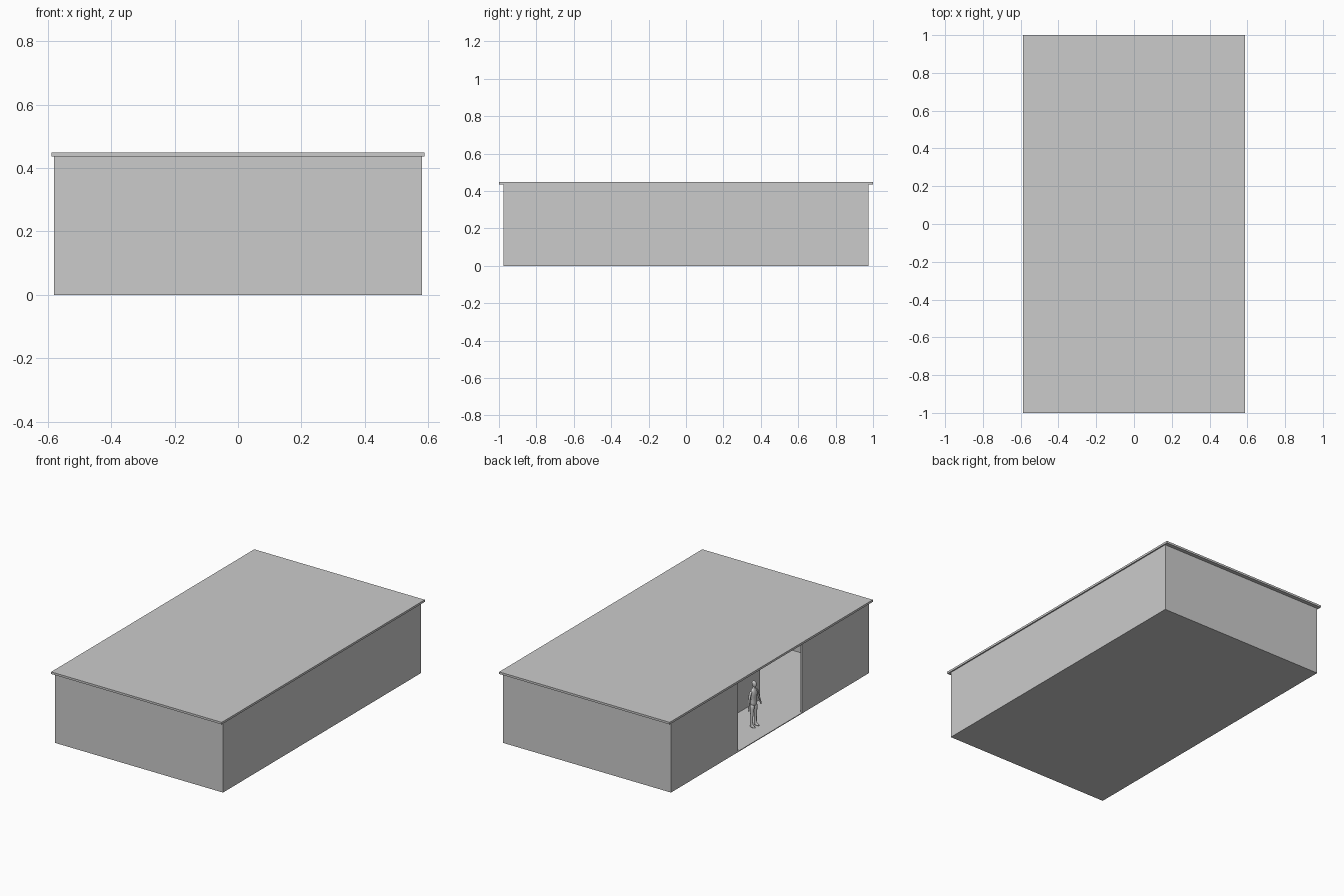
import bpy, bmesh, math
from mathutils import Vector

if "Cube" in bpy.data.objects:
    bpy.data.objects.remove(bpy.data.objects["Cube"])

WX, WY = 0.58, 0.976      # outer wall half sizes
T = 0.01                  # wall thickness
FLOOR, TOP = 0.005, 0.436
DOOR = 0.315              # half width of the entrance


def box(name, x0, x1, y0, y1, z0, z1):
    bm = bmesh.new()
    bmesh.ops.create_cube(bm, size=1)
    for v in bm.verts:
        v.co = Vector((x0 + (v.co.x + 0.5) * (x1 - x0),
                       y0 + (v.co.y + 0.5) * (y1 - y0),
                       z0 + (v.co.z + 0.5) * (z1 - z0)))
    me = bpy.data.meshes.new(name)
    bm.to_mesh(me)
    bm.free()
    ob = bpy.data.objects.new(name, me)
    bpy.context.collection.objects.link(ob)
    return ob


# Building shell
box("floor", -WX, WX, -WY, WY, 0, FLOOR)
box("roof", -0.588, 0.588, -1, 1, TOP, 0.449)
box("right_wall", WX - T, WX, -WY, WY, FLOOR, TOP)
for side, s in (("front", -1), ("back", 1)):
    a, b = sorted((s * WY, s * (WY - T)))
    box(side + "_wall", -WX, WX - T, a, b, FLOOR, TOP)
    a, b = sorted((s * DOOR, s * (WY - T)))
    box("left_wall_" + side, -WX, -WX + T, a, b, FLOOR, TOP)

# Screen wall behind the entrance
box("screen_wall", -0.285, -0.275, -0.32, 0.32, FLOOR, TOP)


# Standing figure, in metres, facing -x; rings are (x, y, z, rx, ry)
def loft(bm, rings, mirror=1, n=12):
    loops = []
    for x, y, z, rx, ry in rings:
        loops.append([bm.verts.new((x + rx * math.cos(2 * math.pi * i / n),
                                    mirror * y + ry * math.sin(2 * math.pi * i / n), z))
                      for i in range(n)])
    for a, b in zip(loops, loops[1:]):
        for i in range(n):
            j = (i + 1) % n
            bm.faces.new((a[i], a[j], b[j], b[i]))
    bm.faces.new(loops[0][::-1])
    bm.faces.new(loops[-1])


torso = [(0, 0, 0.80, 0.08, 0.11), (0, 0, 0.90, 0.115, 0.165),
         (0, 0, 1.06, 0.085, 0.125), (-0.01, 0, 1.26, 0.115, 0.165),
         (0, 0, 1.40, 0.09, 0.18), (0, 0, 1.46, 0.06, 0.10),
         (0, 0, 1.49, 0.05, 0.055), (-0.015, 0, 1.58, 0.05, 0.05)]
head = [(-0.05, 0, 1.53, 0.03, 0.03), (-0.03, 0, 1.57, 0.075, 0.058),
        (-0.02, 0, 1.66, 0.10, 0.075), (-0.01, 0, 1.73, 0.09, 0.07),
        (-0.01, 0, 1.77, 0.04, 0.035)]
leg = [(-0.05, 0.12, 0.0, 0.13, 0.045), (-0.04, 0.12, 0.04, 0.115, 0.042),
       (0.01, 0.12, 0.09, 0.05, 0.038), (0.02, 0.12, 0.32, 0.06, 0.055),
       (0, 0.11, 0.48, 0.055, 0.052), (0, 0.095, 0.75, 0.085, 0.08),
       (0, 0.08, 0.90, 0.09, 0.085)]
arm = [(-0.05, 0.38, 0.72, 0.03, 0.015), (-0.04, 0.37, 0.82, 0.042, 0.022),
       (-0.03, 0.35, 0.89, 0.026, 0.026), (-0.01, 0.31, 1.05, 0.04, 0.042),
       (0.01, 0.27, 1.15, 0.038, 0.04), (0, 0.21, 1.34, 0.052, 0.055),
       (0, 0.16, 1.43, 0.045, 0.055)]

bm = bmesh.new()
loft(bm, torso)
loft(bm, head)
for s in (-1, 1):
    loft(bm, leg, s)
    loft(bm, arm, s)
bmesh.ops.recalc_face_normals(bm, faces=bm.faces)
me = bpy.data.meshes.new("standing_figure")
bm.to_mesh(me)
bm.free()
fig = bpy.data.objects.new("standing_figure", me)
bpy.context.collection.objects.link(fig)
fig.location = (-0.46, -0.01, FLOOR)
fig.scale = (0.16, 0.16, 0.16)
sub = fig.modifiers.new("smooth", 'SUBSURF')
sub.levels = sub.render_levels = 1
for p in me.polygons:
    p.use_smooth = True
